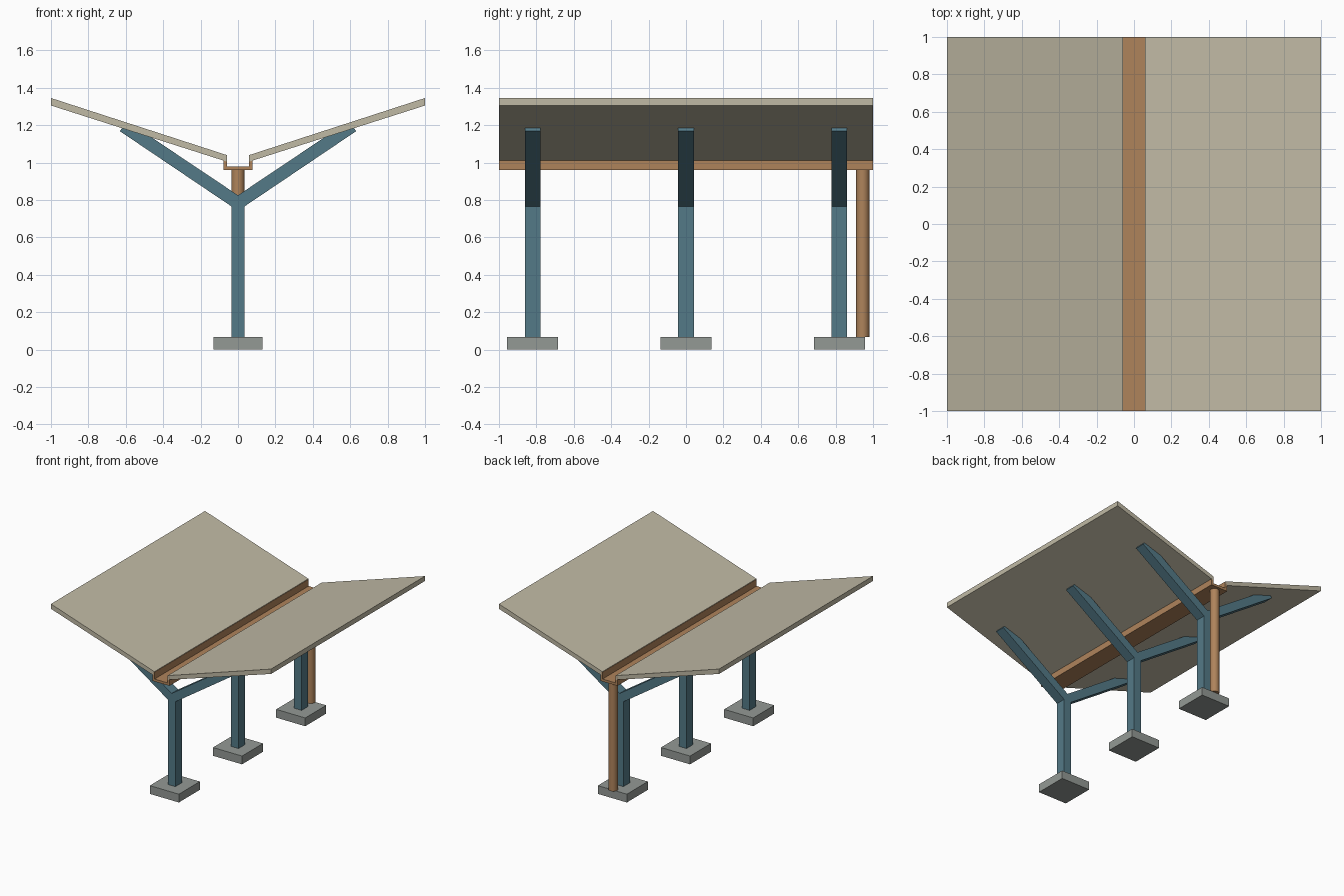
import bpy, bmesh, math

if "Cube" in bpy.data.objects:
    bpy.data.objects.remove(bpy.data.objects["Cube"])


def material(name, colour):
    m = bpy.data.materials.new(name)
    m.diffuse_color = (*colour, 1)
    m.use_nodes = True
    m.node_tree.nodes["Principled BSDF"].inputs["Base Color"].default_value = m.diffuse_color
    return m


CREAM = material("cream_roof", (0.53, 0.49, 0.375))
BLUE = material("blue_steel", (0.088, 0.195, 0.245))
BROWN = material("copper_brown", (0.43, 0.23, 0.105))
GREY = material("grey_concrete", (0.295, 0.32, 0.30))


def extrude(name, profile, y0, y1, mat, side=1):
    """Extrude an (x, z) profile along y; side=-1 mirrors it in x."""
    bm = bmesh.new()
    face = bm.faces.new([bm.verts.new((x * side, y0, z)) for x, z in profile])
    out = bmesh.ops.extrude_face_region(bm, geom=[face])
    moved = [v for v in out["geom"] if isinstance(v, bmesh.types.BMVert)]
    bmesh.ops.translate(bm, vec=(0, y1 - y0, 0), verts=moved)
    bmesh.ops.recalc_face_normals(bm, faces=bm.faces)
    mesh = bpy.data.meshes.new(name)
    bm.to_mesh(mesh)
    bm.free()
    mesh.materials.append(mat)
    obj = bpy.data.objects.new(name, mesh)
    bpy.context.collection.objects.link(obj)
    return obj


def box_profile(half, z0, z1):
    return [(-half, z0), (half, z0), (half, z1), (-half, z1)]


# Butterfly roof: two sloping slabs
ROOF = [(0.06, 1.005), (1, 1.305), (1, 1.345), (0.06, 1.04)]
for side, label in ((-1, "left"), (1, "right")):
    extrude(f"roof_{label}", ROOF, -1, 1, CREAM, side)

# Central U-shaped gutter
GUTTER = [(-0.077, 0.96), (0.077, 0.96), (0.077, 1.036), (0.058, 1.036),
          (0.058, 0.98), (-0.058, 0.98), (-0.058, 1.036), (-0.077, 1.036)]
extrude("gutter", GUTTER, -1, 1, BROWN)

# Y-shaped frames on footings; arm tips are trimmed inside the roof slab
ARM = [(0, 0.742), (0.632, 1.168), (0.607, 1.204), (0.5, 1.16), (0, 0.825)]
for i, y in enumerate((-0.82, 0, 0.82), 1):
    extrude(f"footing_{i}", box_profile(0.132, 0, 0.068), y - 0.136, y + 0.136, GREY)
    extrude(f"post_{i}", box_profile(0.034, 0.068, 0.78), y - 0.042, y + 0.042, BLUE)
    for side, label in ((-1, "left"), (1, "right")):
        extrude(f"arm_{label}_{i}", ARM, y - 0.042, y + 0.042, BLUE, side)

# Round downpipe at the back
bpy.ops.mesh.primitive_cylinder_add(vertices=24, radius=0.035, depth=0.897,
                                    location=(0, 0.945, 0.5165))
pipe = bpy.context.object
pipe.name = "downpipe"
pipe.data.materials.append(BROWN)
bpy.ops.object.shade_smooth_by_angle(angle=math.radians(35))
